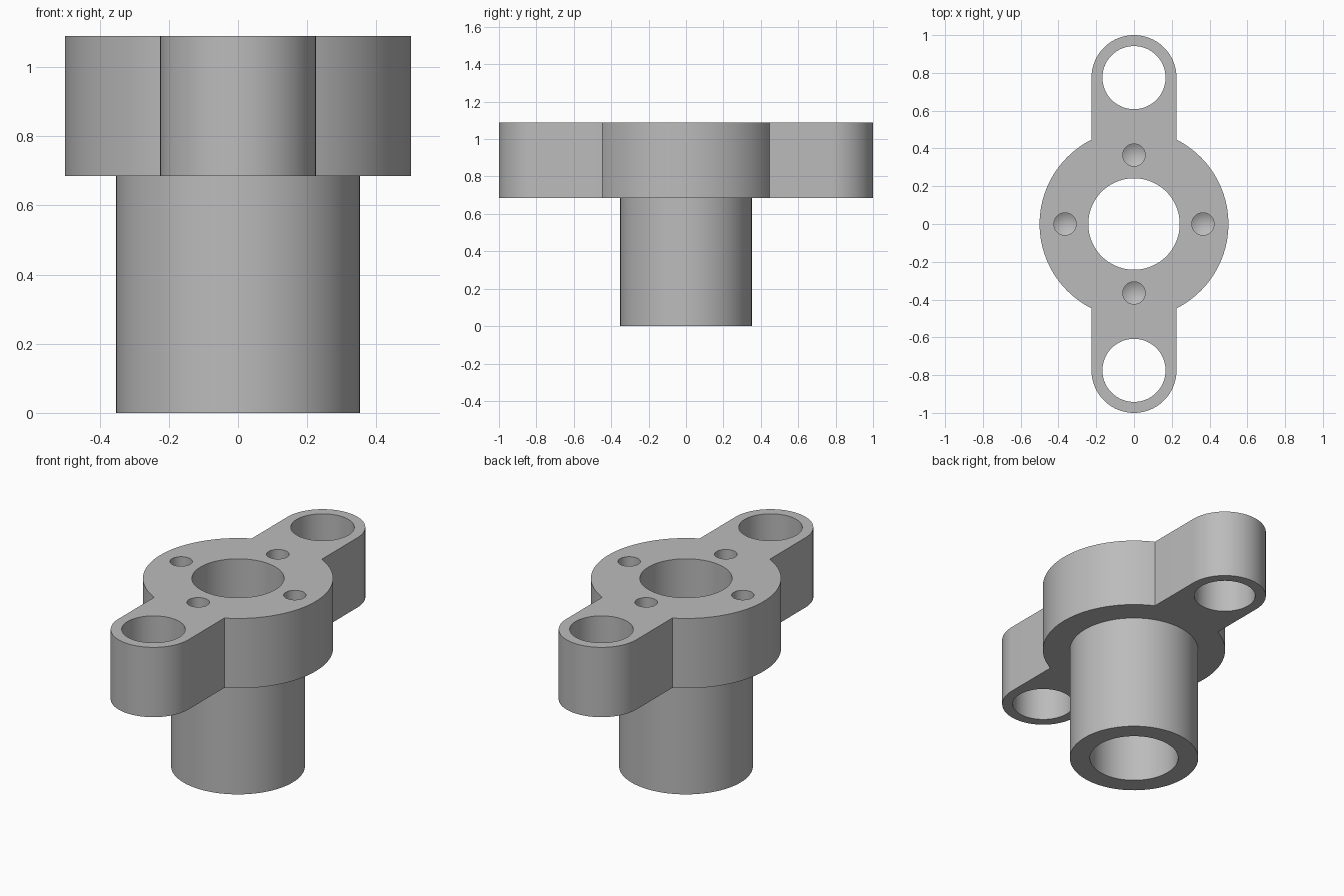
import bpy
import bmesh
from math import acos, cos, pi, sin

cube = bpy.data.objects.get("Cube")
if cube:
    bpy.data.objects.remove(cube, do_unlink=True)

# Main dimensions
TOP, FLANGE_BASE = 1.09, 0.685
HUB_R, SLEEVE_R, BORE_R = 0.5, 0.352, 0.242
LUG_R, LUG_Y, LUG_HOLE_R = 0.225, 0.775, 0.167
DRILL_R, DRILL_POS, DRILL_DEPTH = 0.059, 0.365, 0.24
SEGMENTS = 96

grey = bpy.data.materials.new("plain grey")
grey.use_nodes = True
colour = (0.5, 0.5, 0.5, 1)
grey.diffuse_color = colour
grey.node_tree.nodes["Principled BSDF"].inputs["Base Color"].default_value = colour


def arc(cx, cy, r, start, end, steps):
    angles = [start + (end - start) * i / steps for i in range(steps + 1)]
    return [(cx + r * cos(a), cy + r * sin(a)) for a in angles]


def circle(cx, cy, r, steps=SEGMENTS):
    return arc(cx, cy, r, 0, 2 * pi, steps)[:-1]


def prism(name, outline, bottom, top, tip=None):
    """Extrude an outline; an optional tip closes the bottom as a cone."""
    bm = bmesh.new()
    low = [bm.verts.new((x, y, bottom)) for x, y in outline]
    high = [bm.verts.new((x, y, top)) for x, y in outline]
    bm.faces.new(high)
    if tip:
        apex = bm.verts.new(tip)
    else:
        bm.faces.new(low[::-1])
    for i in range(len(low)):
        j = (i + 1) % len(low)
        bm.faces.new((low[i], low[j], high[j], high[i]))
        if tip:
            bm.faces.new((low[j], low[i], apex))
    bmesh.ops.recalc_face_normals(bm, faces=bm.faces)
    mesh = bpy.data.meshes.new(name)
    bm.to_mesh(mesh)
    bm.free()
    mesh.materials.append(grey)
    obj = bpy.data.objects.new(name, mesh)
    bpy.context.collection.objects.link(obj)
    return obj


def combine(target, tool, operation):
    bpy.context.view_layer.objects.active = target
    mod = target.modifiers.new(operation.lower(), "BOOLEAN")
    mod.operation = operation
    mod.solver = "EXACT"
    mod.object = tool
    bpy.ops.object.modifier_apply(modifier=mod.name)
    bpy.data.objects.remove(tool, do_unlink=True)


# Flange: round hub with a rounded lug at the front and back
join = acos(LUG_R / HUB_R)
half = arc(0, 0, HUB_R, -join, join, 48) + arc(0, LUG_Y, LUG_R, 0, pi, 48)
outline = half + [(-x, -y) for x, y in half]
body = prism("flanged_sleeve", outline, FLANGE_BASE, TOP)

# Sleeve below the flange
combine(body, prism("sleeve", circle(0, 0, SLEEVE_R), 0, FLANGE_BASE + 0.1), "UNION")

# Central bore and lug holes
for y, r in ((0, BORE_R), (LUG_Y, LUG_HOLE_R), (-LUG_Y, LUG_HOLE_R)):
    combine(body, prism("hole_cutter", circle(0, y, r), -0.1, TOP + 0.1), "DIFFERENCE")

# Four blind drilled holes with conical ends
for i in range(4):
    x, y = DRILL_POS * cos(i * pi / 2), DRILL_POS * sin(i * pi / 2)
    floor = TOP - DRILL_DEPTH
    drill = prism("drill_cutter", circle(x, y, DRILL_R, 48), floor, TOP + 0.1,
                  (x, y, floor - DRILL_R * 0.6))
    combine(body, drill, "DIFFERENCE")

# Smooth curved walls with crisp rims
bpy.ops.object.select_all(action="DESELECT")
body.select_set(True)
bpy.context.view_layer.objects.active = body
bpy.ops.object.shade_smooth_by_angle(angle=pi / 6)
